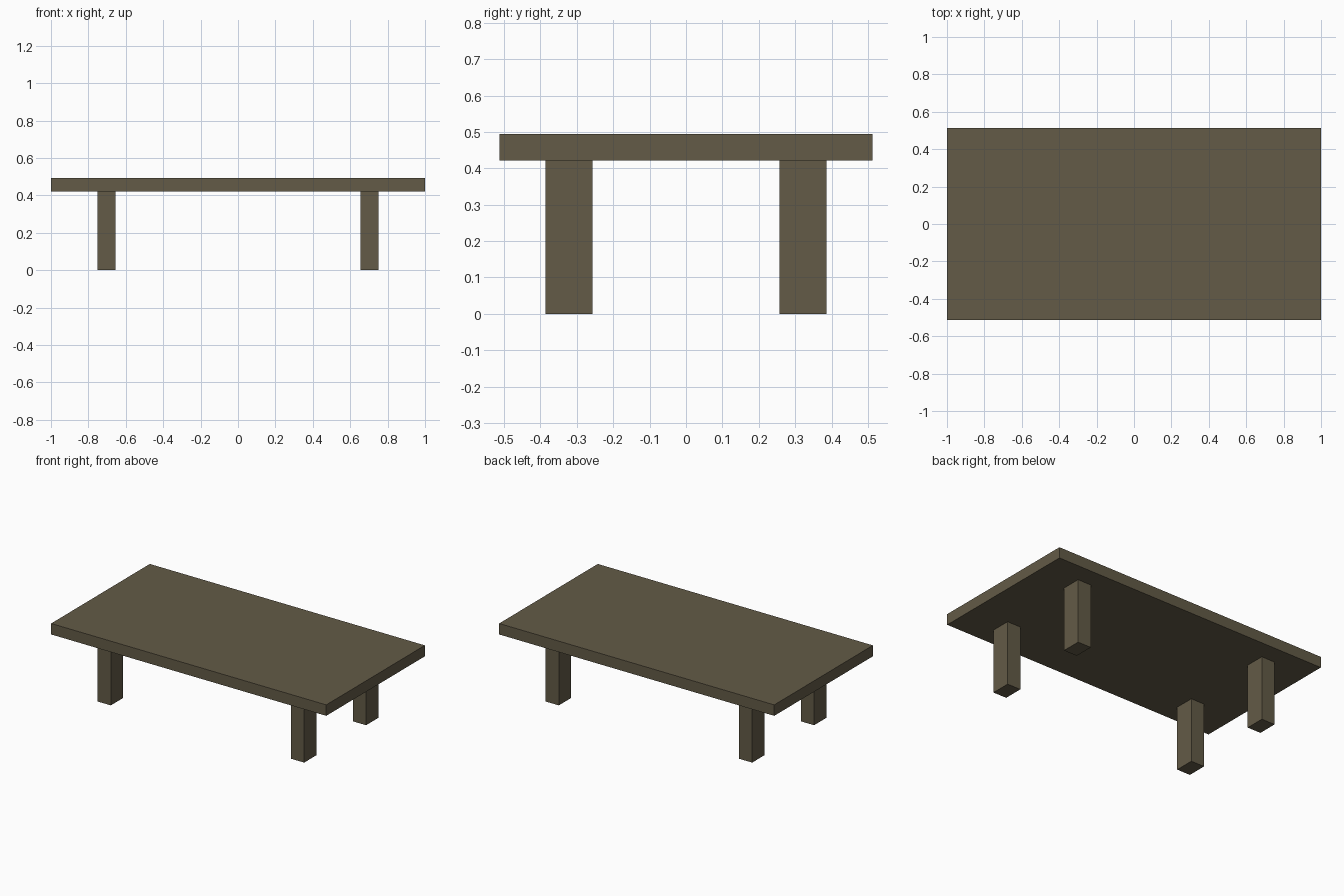
import bpy

# Remove the default cube
default = bpy.data.objects.get("Cube")
if default:
    bpy.data.objects.remove(default, do_unlink=True)

# Single wood colour
wood = bpy.data.materials.new("dark_olive_wood")
wood.use_nodes = True
colour = (0.125, 0.104, 0.063, 1.0)
wood.diffuse_color = colour
wood.node_tree.nodes["Principled BSDF"].inputs["Base Color"].default_value = colour

TOP_Z = 0.494      # upper surface of the table
UNDER_Z = 0.422    # underside of the slab, where the legs end


def box(name, centre, size):
    bpy.ops.mesh.primitive_cube_add(size=1, location=centre)
    obj = bpy.context.object
    obj.name = name
    obj.scale = size
    bpy.ops.object.transform_apply(location=False, rotation=False, scale=True)
    obj.data.materials.append(wood)
    return obj


# Table top slab
box("table_top", (0, 0, (TOP_Z + UNDER_Z) / 2), (2, 1.024, TOP_Z - UNDER_Z))

# Four rectangular legs, mirrored about both axes
for side, sx in (("left", 1), ("right", -1)):
    for end, sy in (("front", -1), ("back", 1)):
        box(f"{end}_{side}_leg", (sx * 0.703, sy * 0.3215, UNDER_Z / 2),
            (0.097, 0.129, UNDER_Z))
